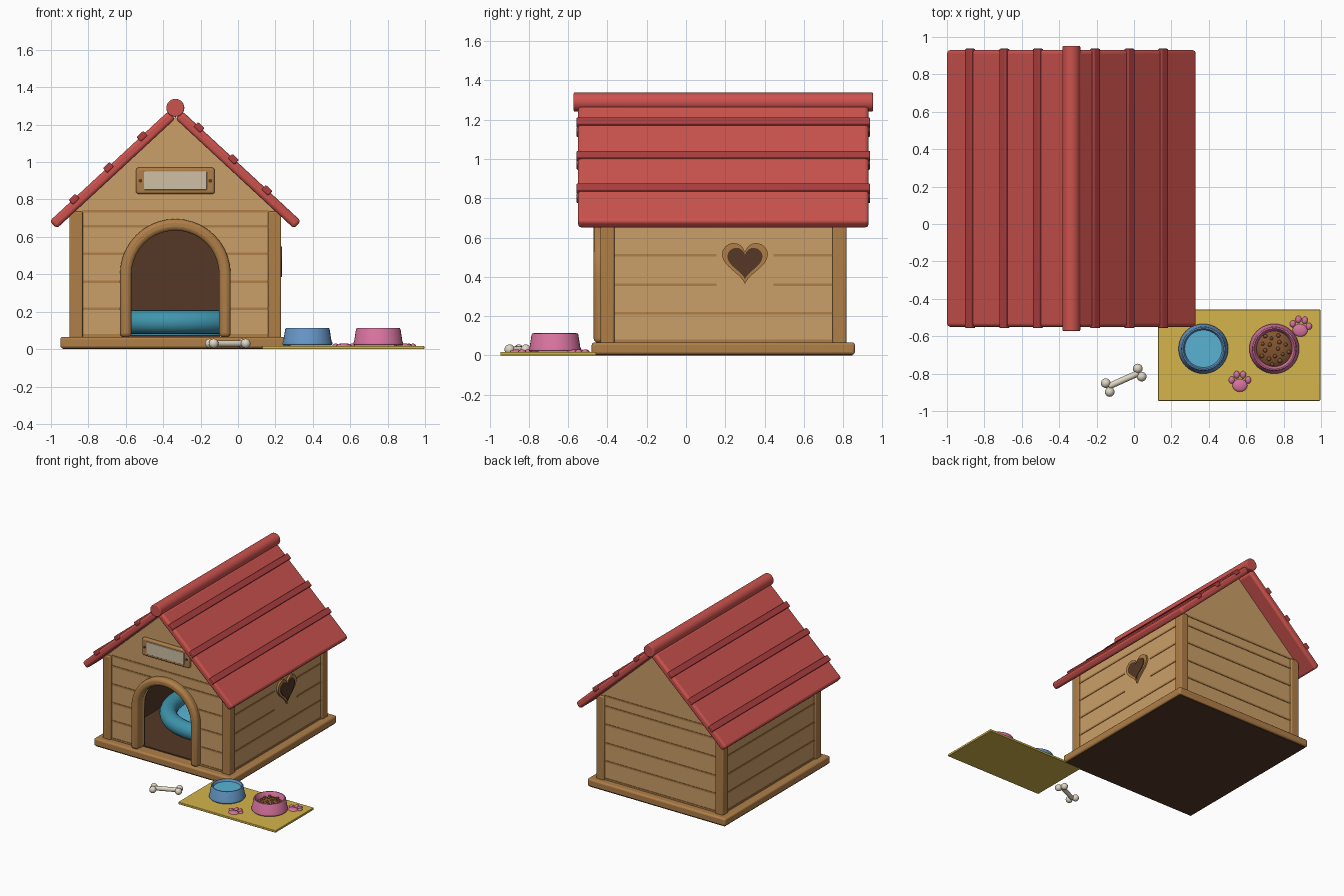
import bpy, bmesh, random
from math import sin, cos, pi, radians
from mathutils import Vector, Matrix

if "Cube" in bpy.data.objects:
    bpy.data.objects.remove(bpy.data.objects["Cube"])

random.seed(3)
CX, CY = -0.335, 0.19          # house centre
PITCH = radians(42.8)
APEX = 1.232                   # underside of the roof ridge


def mat(name, r, g, b):
    m = bpy.data.materials.new(name)
    m.diffuse_color = (r, g, b, 1)
    m.use_nodes = True
    m.node_tree.nodes["Principled BSDF"].inputs["Base Color"].default_value = m.diffuse_color
    return m


WALL = mat("light_wood", 0.60, 0.35, 0.14)
TRIM = mat("trim_wood", 0.43, 0.21, 0.065)
DARK = mat("dark_wood", 0.09, 0.04, 0.02)
RED = mat("roof_red", 0.60, 0.085, 0.075)
RED2 = mat("batten_red", 0.42, 0.05, 0.05)
TEAL = mat("cushion_teal", 0.05, 0.30, 0.42)
BLUE = mat("bowl_blue", 0.13, 0.30, 0.56)
WATER = mat("water", 0.10, 0.45, 0.65)
PINK = mat("bowl_pink", 0.68, 0.17, 0.34)
FOOD = mat("kibble_brown", 0.23, 0.09, 0.03)
YELLOW = mat("mat_yellow", 0.66, 0.46, 0.07)
BONE = mat("bone_white", 0.75, 0.68, 0.55)
PLATE = mat("plate_cream", 0.62, 0.53, 0.38)


def finish(name, bm, m, bevel=0, segs=3):
    bmesh.ops.recalc_face_normals(bm, faces=bm.faces)
    me = bpy.data.meshes.new(name)
    bm.to_mesh(me)
    bm.free()
    o = bpy.data.objects.new(name, me)
    bpy.context.collection.objects.link(o)
    me.materials.append(m)
    if bevel:
        b = o.modifiers.new("bevel", 'BEVEL')
        b.width, b.segments, b.limit_method = bevel, segs, 'ANGLE'
    bpy.ops.object.select_all(action='DESELECT')
    o.select_set(True)
    bpy.context.view_layer.objects.active = o
    bpy.ops.object.shade_smooth_by_angle(angle=radians(35))
    return o


def box(name, x, y, z, m, bevel=0):
    bm = bmesh.new()
    c = [sum(v) / 2 for v in (x, y, z)]
    s = [v[1] - v[0] for v in (x, y, z)]
    bmesh.ops.create_cube(bm, size=1, matrix=Matrix.Translation(c) @ Matrix.Diagonal((*s, 1)))
    return finish(name, bm, m, bevel)


def prism(name, pts, lo, hi, m, axis='y', bevel=0):
    """Extrude a 2D outline along y (x,z points) or x (y,z points)."""
    bm = bmesh.new()
    f = bm.faces.new([bm.verts.new((a, lo, b) if axis == 'y' else (lo, a, b)) for a, b in pts])
    r = bmesh.ops.extrude_face_region(bm, geom=[f])
    d = (0, hi - lo, 0) if axis == 'y' else (hi - lo, 0, 0)
    bmesh.ops.translate(bm, vec=d, verts=[v for v in r['geom'] if isinstance(v, bmesh.types.BMVert)])
    return finish(name, bm, m, bevel)


def lathe(name, profile, centre, m, steps=40):
    bm = bmesh.new()
    vs = [bm.verts.new((r, 0, z)) for r, z in profile]
    es = [bm.edges.new(p) for p in zip(vs, vs[1:])]
    bmesh.ops.spin(bm, geom=vs + es, axis=(0, 0, 1), cent=(0, 0, 0), angle=2 * pi, steps=steps)
    bmesh.ops.remove_doubles(bm, verts=bm.verts, dist=1e-4)
    bmesh.ops.translate(bm, vec=centre, verts=bm.verts)
    return finish(name, bm, m)


def balls(bm, items):
    for p, s in items:
        s = s if isinstance(s, tuple) else (s, s, s)
        bmesh.ops.create_uvsphere(bm, u_segments=16, v_segments=10, radius=1,
                                  matrix=Matrix.Translation(p) @ Matrix.Diagonal((*s, 1)))


def rod(bm, a, b, r, segs=24):
    a, b = Vector(a), Vector(b)
    rot = (b - a).to_track_quat('Z', 'Y').to_matrix().to_4x4()
    bmesh.ops.create_cone(bm, cap_ends=True, segments=segs, radius1=r, radius2=r,
                          depth=(b - a).length, matrix=Matrix.Translation((a + b) / 2) @ rot)


def arch(r, z0, n=20):
    return ([(CX - r, z0)] + [(CX - r * cos(pi * i / n), 0.40 + r * sin(pi * i / n)) for i in range(n + 1)]
            + [(CX + r, z0)])


def gable(w, z0, door=False, top=APEX + 0.01):
    mid = arch(0.237, z0) if door else []
    return ([(CX - w, z0)] + mid + [(CX + w, z0), (CX + w, top - w * 0.926), (CX, top),
                                    (CX - w, top - w * 0.926)])


# base and floor
box("base", (CX - 0.615, CX + 0.615), (CY - 0.67, CY + 0.67), (0.004, 0.066), TRIM, 0.014)
box("underside", (CX - 0.603, CX + 0.603), (CY - 0.658, CY + 0.658), (0, 0.03), DARK)
box("floor", (CX - 0.52, CX + 0.52), (CY - 0.58, CY + 0.58), (0.05, 0.075), DARK)

# walls with a dark lining
prism("front_wall", gable(0.55, 0.06, True), CY - 0.61, CY - 0.565, WALL)
prism("front_lining", gable(0.52, 0.06, True), CY - 0.567, CY - 0.555, DARK)
prism("back_wall", gable(0.55, 0.06), CY + 0.565, CY + 0.61, WALL)
prism("back_lining", gable(0.52, 0.06), CY + 0.55, CY + 0.567, DARK)
for s, side in ((-1, "left"), (1, "right")):
    box(side + "_wall", sorted((CX + s * 0.515, CX + s * 0.55)), (CY - 0.60, CY + 0.60), (0.06, 0.735), WALL)
    box(side + "_lining", sorted((CX + s * 0.505, CX + s * 0.518)), (CY - 0.56, CY + 0.56), (0.06, 0.735), DARK)
    for t, end in ((-1, "front"), (1, "back")):
        box(f"{end}_{side}_post", sorted((CX + s * 0.495, CX + s * 0.566)),
            sorted((CY + t * 0.555, CY + t * 0.626)), (0.06, 0.735), TRIM, 0.008)

# plank seams, interrupted at the door and the heart
for i, z in enumerate((0.073, 0.215, 0.36, 0.51, 0.657, 0.738)):
    zz = (z - 0.007, z + 0.007)
    half = 0.27 if z < 0.6 else 0.14
    spans = [(-0.5, 0.5)] if z > 0.7 else [(-0.5, -half), (half, 0.5)]
    for k, (a, b) in enumerate(spans):
        box(f"front_seam_{i}_{k}", (CX + a, CX + b), (CY - 0.614, CY - 0.60), zz, TRIM)
    box(f"back_seam_{i}", (CX - 0.5, CX + 0.5), (CY + 0.60, CY + 0.614), zz, TRIM)
    if z < 0.7:
        box(f"left_seam_{i}", (CX - 0.554, CX - 0.54), (CY - 0.56, CY + 0.56), zz, TRIM)
        spans = [(-0.37, 0.155), (0.445, 0.745)] if 0.3 < z < 0.6 else [(-0.37, 0.745)]
        for k, yy in enumerate(spans):
            box(f"right_seam_{i}_{k}", (CX + 0.54, CX + 0.554), yy, zz, TRIM)

# door surround
prism("door_frame", arch(0.296, 0.064) + arch(0.234, 0.064)[::-1], CY - 0.66, CY - 0.58, TRIM, bevel=0.022)


# heart window on the right wall
def heart(k, n=40):
    out = []
    for i in range(n):
        t = 2 * pi * i / n
        h = 13 * cos(t) - 5 * cos(2 * t) - 2 * cos(3 * t) - cos(4 * t)
        out.append((0.30 + k * 16 * sin(t) ** 3, 0.467 + k * (h + 2.5)))
    return out


prism("heart_trim", heart(0.0073), CX + 0.54, CX + 0.565, TRIM, 'x')
prism("heart_window", heart(0.0056), CX + 0.545, CX + 0.571, DARK, 'x')

# nameplate
box("plate_frame", (CX - 0.21, CX + 0.21), (CY - 0.635, CY - 0.60), (0.83, 0.97), TRIM, 0.012)
box("plate_face", (CX - 0.168, CX + 0.168), (CY - 0.641, CY - 0.62), (0.852, 0.95), PLATE, 0.003)
bm = bmesh.new()
for s in (-1, 1):
    rod(bm, (CX + s * 0.187, CY - 0.64, 0.9), (CX + s * 0.187, CY - 0.62, 0.9), 0.01, 12)
finish("plate_screws", bm, DARK)


# roof slopes, battens and ridge
def on_slope(name, s, t0, t1, h0, h1, half_y, m, bevel):
    o = box(name, (s * t0, s * t1) if s > 0 else (-t1, -t0), (-half_y, half_y), (h0, h1), m, bevel)
    o.rotation_euler.y = s * PITCH
    o.location = (CX, CY, APEX)


for s, side, rows in ((-1, "left", (0.195, 0.44, 0.69)), (1, "right", (0.125, 0.375, 0.62))):
    on_slope(side + "_roof", s, 0, 0.865, 0, 0.055, 0.74, RED, 0.018)
    for i, t in enumerate(rows):
        on_slope(f"{side}_batten_{i}", s, t - 0.024, t + 0.024, 0.035, 0.069, 0.747, RED2, 0.006)
bm = bmesh.new()
rod(bm, (CX, CY - 0.762, 1.29), (CX, CY + 0.762, 1.29), 0.048, 32)
finish("ridge_cap", bm, RED, 0.006)

# round cushion inside
ring = [(0.395 + 0.064 * cos(2 * pi * i / 20), 0.145 + 0.064 * sin(2 * pi * i / 20)) for i in range(21)]
lathe("cushion_ring", ring, (CX, 0.28, 0), TEAL, 48)
lathe("cushion_pad", [(0, 0.145), (0.25, 0.14), (0.38, 0.115), (0.38, 0.075), (0, 0.075)], (CX, 0.28, 0), WATER, 48)

# feeding mat and bowls
box("feeding_mat", (0.128, 0.996), (-0.945, -0.457), (0, 0.018), YELLOW, 0.004)
bowl = [(0, 0.019), (0.128, 0.019), (0.133, 0.025), (0.133, 0.034), (0.129, 0.042), (0.119, 0.106),
        (0.115, 0.112), (0.108, 0.113), (0.104, 0.108), (0.09, 0.05), (0, 0.045)]
WX, FX, BY = 0.371, 0.75, -0.667
lathe("water_bowl", bowl, (WX, BY, 0), BLUE)
lathe("food_bowl", bowl, (FX, BY, 0), PINK)
lathe("water", [(0, 0.095), (0.1, 0.095), (0.094, 0.07), (0, 0.07)], (WX, BY, 0), WATER)
lathe("food", [(0, 0.096), (0.05, 0.092), (0.08, 0.083), (0.096, 0.07), (0.09, 0.055), (0, 0.055)], (FX, BY, 0), FOOD)
bm = bmesh.new()
bits = []
for i in range(16):
    r, a = 0.02 + 0.065 * (i / 15) ** 0.6, i * 2.4
    bits.append(((FX + r * cos(a), BY + r * sin(a), 0.097 - 1.8 * r * r), random.uniform(0.009, 0.012)))
balls(bm, bits)
finish("kibble", bm, FOOD)

# paw prints on the mat
for n, (px, py, turn) in enumerate(((0.566, -0.848, 0.0), (0.89, -0.554, -0.15))):
    bm = bmesh.new()
    parts = [(0, -0.015, 0.040, 0.034), (-0.044, 0.014, 0.016, 0.019), (-0.017, 0.042, 0.016, 0.020),
             (0.017, 0.042, 0.016, 0.020), (0.044, 0.014, 0.016, 0.019)]
    balls(bm, [((x, y, 0.018), (a, b, 0.012)) for x, y, a, b in parts])
    bmesh.ops.transform(bm, verts=bm.verts, matrix=Matrix.Translation((px, py, 0)) @ Matrix.Rotation(turn, 4, 'Z'))
    finish(f"paw_print_{n}", bm, PINK)

# chew bone
bm = bmesh.new()
rod(bm, (-0.135, -0.868, 0.03), (0.022, -0.798, 0.03), 0.017)
balls(bm, [((x, y, 0.03), 0.026) for x, y in ((-0.151, -0.851), (-0.130, -0.898), (0.020, -0.773), (0.041, -0.816))])
finish("chew_bone", bm, BONE)
